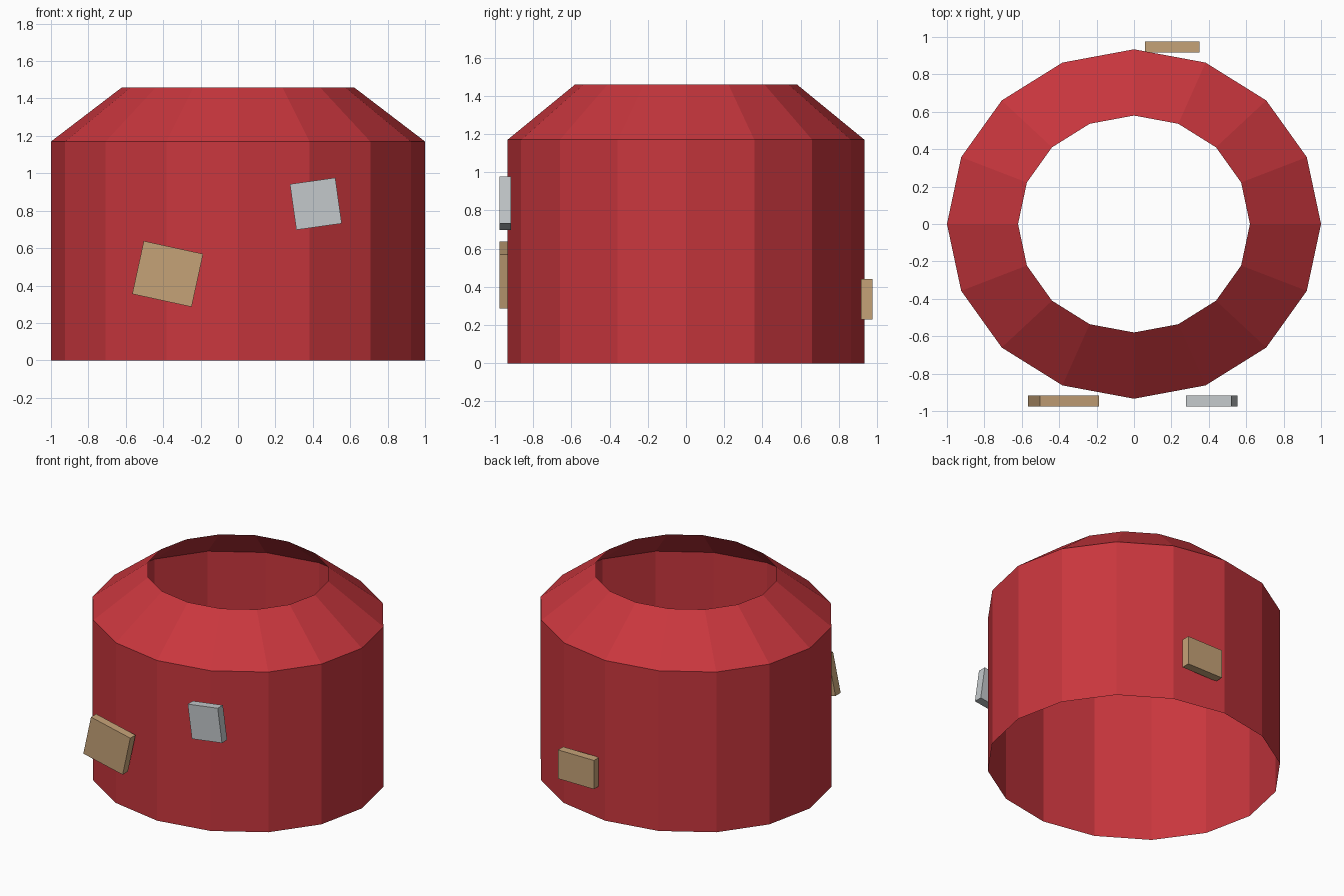
import bpy, bmesh, math

if "Cube" in bpy.data.objects:
    bpy.data.objects.remove(bpy.data.objects["Cube"])


def material(name, rgb):
    m = bpy.data.materials.new(name)
    m.diffuse_color = (*rgb, 1)
    m.use_nodes = True
    m.node_tree.nodes["Principled BSDF"].inputs["Base Color"].default_value = m.diffuse_color
    return m


red = material("red", (0.58, 0.037, 0.047))
tan = material("tan", (0.56, 0.36, 0.185))
grey = material("light grey", (0.55, 0.58, 0.60))


def add_object(name, bm, mat):
    mesh = bpy.data.meshes.new(name)
    bm.to_mesh(mesh)
    bm.free()
    mesh.materials.append(mat)
    ob = bpy.data.objects.new(name, mesh)
    bpy.context.collection.objects.link(ob)
    return ob


# Open 16-sided shell: straight wall, then sloping shoulder (rx, ry, z)
SIDES = 16
profile = [(1.0, 0.934, 0.0), (1.0, 0.934, 1.17), (0.62, 0.58, 1.46)]
bm = bmesh.new()
rings = [[bm.verts.new((rx * math.cos(2 * math.pi * i / SIDES),
                        ry * math.sin(2 * math.pi * i / SIDES), z))
          for i in range(SIDES)] for rx, ry, z in profile]
for low, high in zip(rings, rings[1:]):
    for i in range(SIDES):
        j = (i + 1) % SIDES
        bm.faces.new((low[i], low[j], high[j], high[i]))
add_object("shell", bm, red)


# Flat patches fixed to the wall, tilted in the front plane
def patch(name, x, y, z, width, height, tilt, mat):
    bm = bmesh.new()
    bmesh.ops.create_cube(bm, size=1)
    bmesh.ops.scale(bm, vec=(width, 0.06, height), verts=bm.verts)
    ob = add_object(name, bm, mat)
    ob.location = (x, y, z)
    ob.rotation_euler.y = math.radians(tilt)


patch("front_left_patch", -0.376, -0.947, 0.462, 0.325, 0.29, 12.3, tan)
patch("front_right_patch", 0.416, -0.947, 0.837, 0.245, 0.247, -8, grey)
patch("back_patch", 0.205, 0.947, 0.335, 0.29, 0.21, 0, tan)
